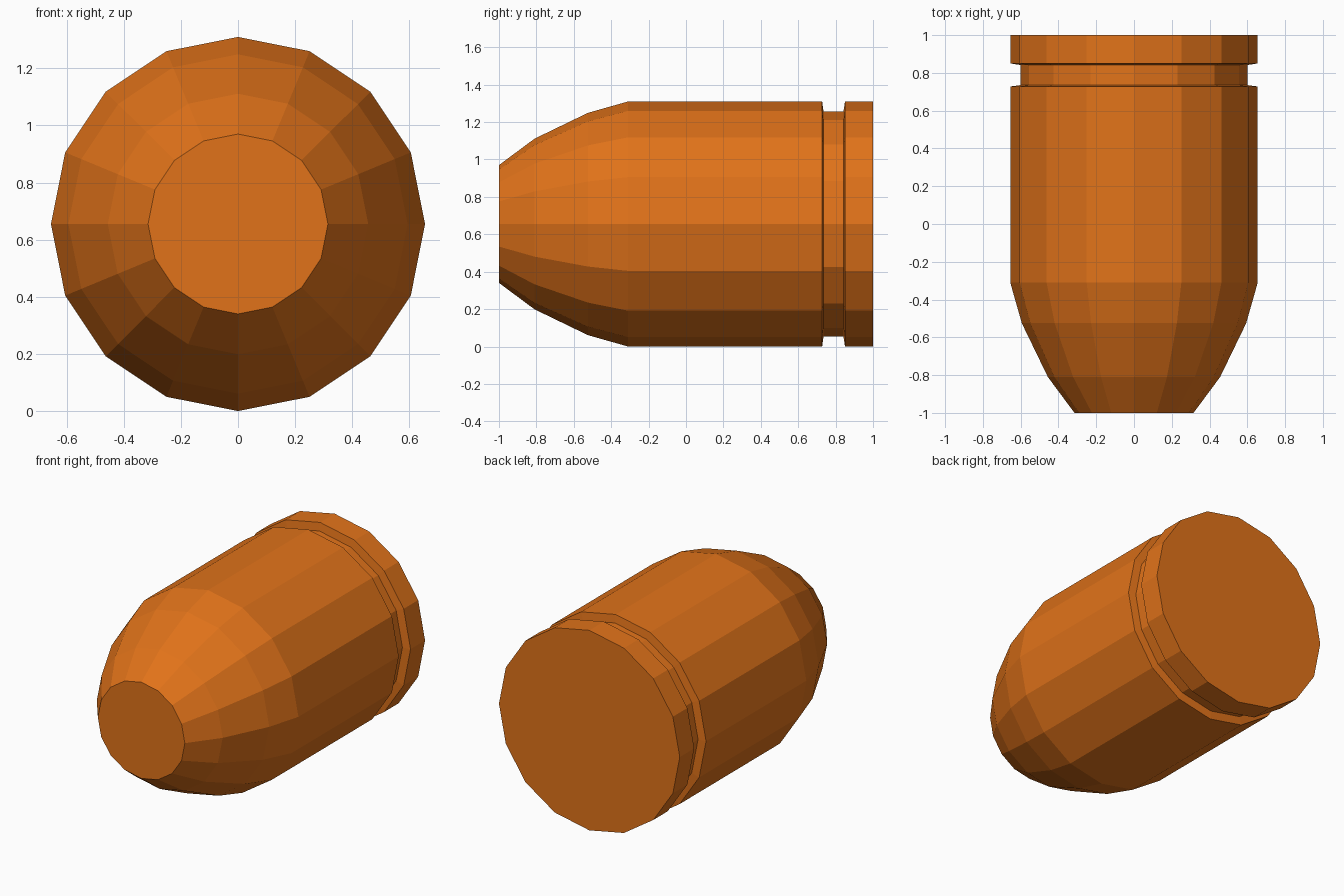
import bpy, bmesh, math

if "Cube" in bpy.data.objects:
    bpy.data.objects.remove(bpy.data.objects["Cube"])

SIDES = 16
CENTRE_Z = 0.655

# Profile along the axis: (y, radius), tapered nose to grooved base
PROFILE = [
    (-1.0, 0.315), (-0.81, 0.456), (-0.525, 0.594), (-0.31, 0.655),
    (0.728, 0.655), (0.735, 0.602), (0.842, 0.602), (0.85, 0.655),
    (1.0, 0.655),
]


def lathe(name, profile, material):
    bm = bmesh.new()
    rings = []
    for y, r in profile:
        ring = []
        for i in range(SIDES):
            a = 2 * math.pi * i / SIDES
            ring.append(bm.verts.new((r * math.cos(a), y, CENTRE_Z + r * math.sin(a))))
        rings.append(ring)
    for low, high in zip(rings, rings[1:]):
        for i in range(SIDES):
            j = (i + 1) % SIDES
            bm.faces.new((low[i], low[j], high[j], high[i]))
    # Flat end caps
    bm.faces.new(rings[0])
    bm.faces.new(rings[-1])
    bmesh.ops.recalc_face_normals(bm, faces=bm.faces)
    mesh = bpy.data.meshes.new(name)
    bm.to_mesh(mesh)
    bm.free()
    mesh.materials.append(material)
    obj = bpy.data.objects.new(name, mesh)
    bpy.context.collection.objects.link(obj)
    return obj


copper = bpy.data.materials.new("copper_orange")
copper.diffuse_color = (0.75, 0.17, 0.01, 1.0)
copper.use_nodes = True
copper.node_tree.nodes["Principled BSDF"].inputs["Base Color"].default_value = copper.diffuse_color

# Blunt-nosed, flat-shaded body with a groove near the base
lathe("blunt_bullet_body", PROFILE, copper)
